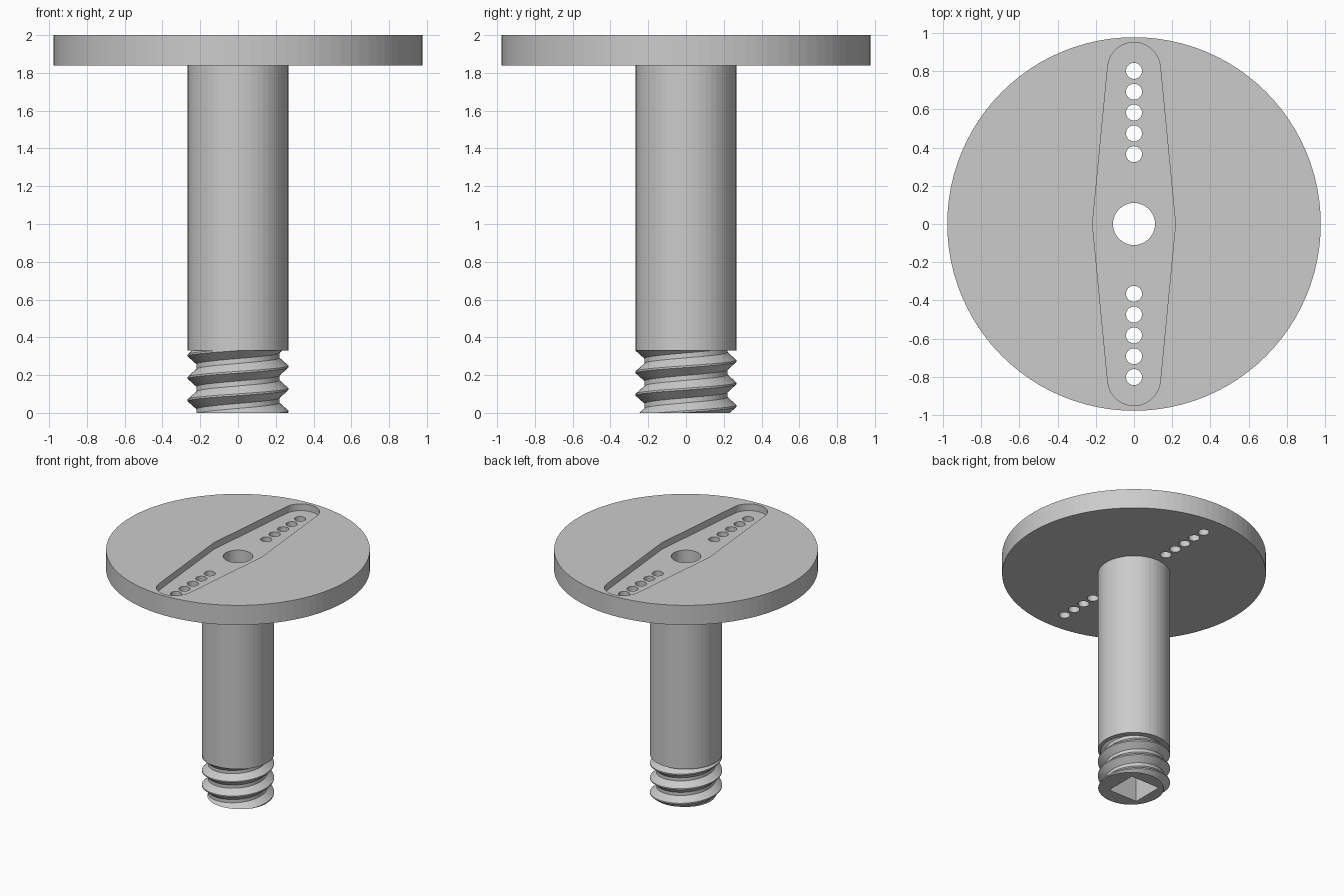
import bpy, bmesh
from math import sin, cos, pi, radians

default = bpy.data.objects.get("Cube")
if default:
    bpy.data.objects.remove(default, do_unlink=True)

grey = bpy.data.materials.new("plain grey")
grey.use_nodes = True
grey.diffuse_color = (0.6, 0.6, 0.6, 1)
grey.node_tree.nodes["Principled BSDF"].inputs["Base Color"].default_value = (0.6, 0.6, 0.6, 1)


def make_object(name, bm):
    bmesh.ops.recalc_face_normals(bm, faces=bm.faces[:])
    mesh = bpy.data.meshes.new(name)
    bm.to_mesh(mesh)
    bm.free()
    mesh.materials.append(grey)
    obj = bpy.data.objects.new(name, mesh)
    bpy.context.collection.objects.link(obj)
    return obj


def circle(radius, sides, y=0):
    return [(radius * cos(2 * pi * i / sides), y + radius * sin(2 * pi * i / sides))
            for i in range(sides)]


def prisms(name, outlines, bottom, top):
    """Extrude flat outlines between two heights."""
    bm = bmesh.new()
    for outline in outlines:
        low = [bm.verts.new((x, y, bottom)) for x, y in outline]
        high = [bm.verts.new((x, y, top)) for x, y in outline]
        bm.faces.new(low[::-1])
        bm.faces.new(high)
        n = len(outline)
        for i in range(n):
            k = (i + 1) % n
            bm.faces.new((low[i], low[k], high[k], high[i]))
    return make_object(name, bm)


def cut(obj, *cutters):
    bpy.context.view_layer.objects.active = obj
    for cutter in cutters:
        mod = obj.modifiers.new("cut", "BOOLEAN")
        mod.operation = "DIFFERENCE"
        mod.solver = "EXACT"
        mod.object = cutter
        bpy.ops.object.modifier_apply(modifier=mod.name)


def thread(name, root, crest, pitch, height, start, sides=48, turns=7):
    """Right-handed helical surface, trimmed flat at both ends."""
    # Radius and height (as a share of the pitch) along one turn's profile
    profile = [(crest, -0.04), (crest, 0.04), (root, 0.39), (root, 0.61)]
    rows = [(r, start + pitch * (t - 2 + s)) for t in range(turns) for r, s in profile]
    bm = bmesh.new()
    grid = []
    for i in range(sides):
        a = 2 * pi * i / sides
        grid.append([bm.verts.new((r * cos(a), r * sin(a), z + pitch * i / sides))
                     for r, z in rows])
    step = len(profile)
    for i in range(sides):
        last = i == sides - 1
        here = grid[i]
        after = grid[0][step:] if last else grid[i + 1]
        for j in range(len(after) - 1):
            bm.faces.new((here[j], after[j], after[j + 1], here[j + 1]))
    for z, normal in ((0, (0, 0, -1)), (height, (0, 0, 1))):
        bmesh.ops.bisect_plane(bm, geom=bm.verts[:] + bm.edges[:] + bm.faces[:],
                               plane_co=(0, 0, z), plane_no=normal, clear_outer=True)
    bmesh.ops.holes_fill(bm, edges=[e for e in bm.edges if e.is_boundary], sides=0)
    return make_object(name, bm)


# Main solids
thread_top, shaft_top, disc_top = 0.33, 1.84, 2.0
disc = prisms("round_plate", [circle(0.977, 96)], shaft_top, disc_top)
shaft = prisms("shaft", [circle(0.267, 48)], thread_top, shaft_top)
screw = thread("threaded_end", 0.22, 0.267, 0.119, thread_top, 0.007)

# Tapered slot with rounded ends
end = [(0.138 * cos(radians(a)), 0.812 + 0.138 * sin(radians(a))) for a in range(5, 176, 10)]
slot_outline = [(0.217, 0)] + end + [(-0.217, 0)] + [(-x, -y) for x, y in end]
slot = prisms("slot_cutter", [slot_outline], disc_top - 0.055, 2.2)

# Two rows of small holes, central bore and square socket
small = [circle(0.042, 24, side * (0.365 + 0.109 * i)) for side in (-1, 1) for i in range(5)]
holes = prisms("hole_cutter", small, 1.7, 2.2)
bore = prisms("bore_cutter", [circle(0.11, 40)], -0.2, 2.2)
s = 0.13
socket = prisms("socket_cutter", [[(-s, -s), (s, -s), (s, s), (-s, s)]], -0.2, 0.5)

cut(disc, slot, holes, bore)
cut(shaft, bore, socket)
cut(screw, socket)
for cutter in (slot, holes, bore, socket):
    bpy.data.objects.remove(cutter, do_unlink=True)
